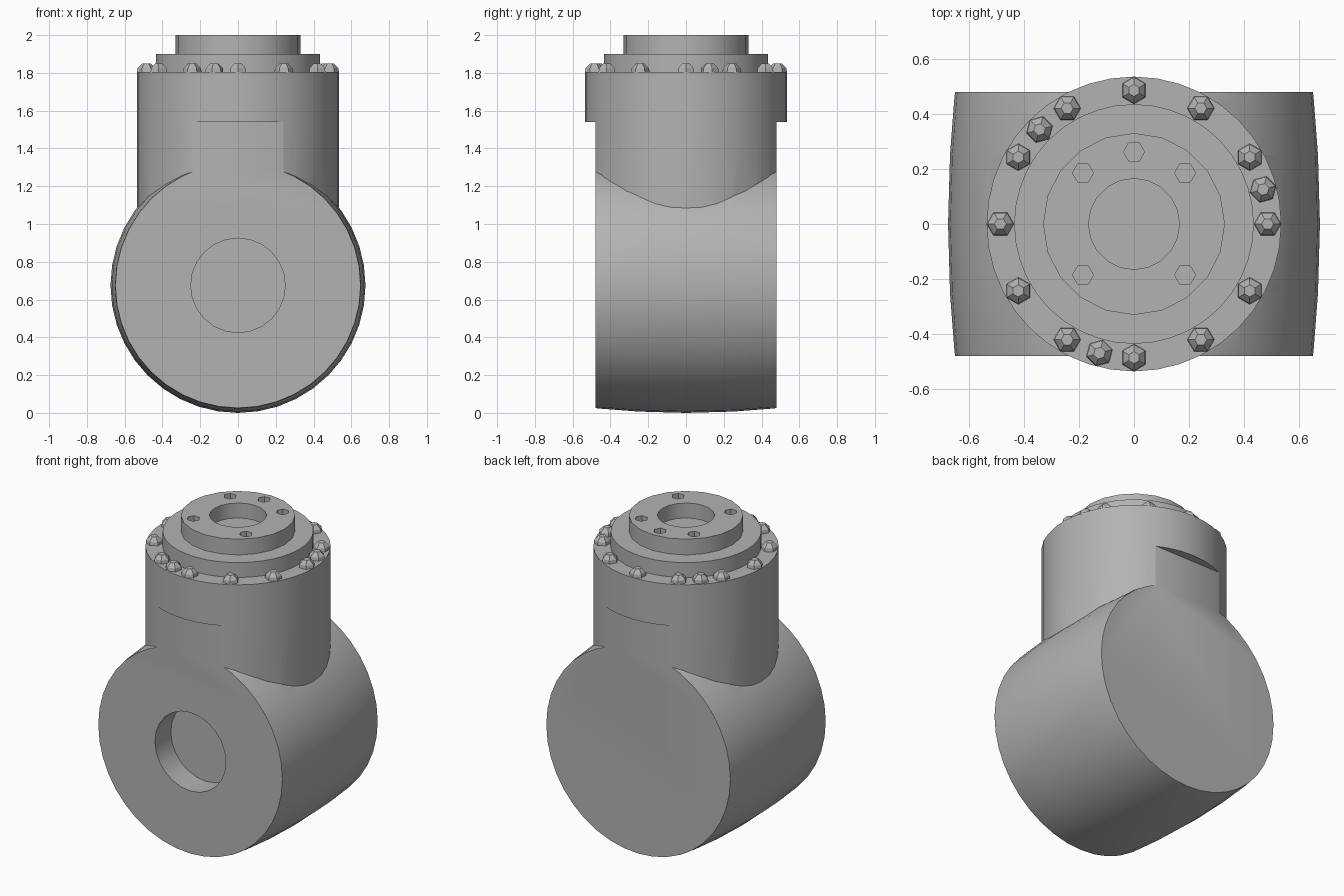
import bpy, bmesh, math
from mathutils import Matrix

if "Cube" in bpy.data.objects:
    bpy.data.objects.remove(bpy.data.objects["Cube"])

metal = bpy.data.materials.new("grey metal")
metal.diffuse_color = (0.45, 0.45, 0.45, 1)
metal.use_nodes = True
metal.node_tree.nodes["Principled BSDF"].inputs["Base Color"].default_value = metal.diffuse_color


def lathe(name, profile, sides, matrix=Matrix(), turn=0.0):
    """Revolve (radius, height) points about z, capping the first and last ring."""
    bm = bmesh.new()
    rings = []
    for r, z in profile:
        angles = [turn + 2 * math.pi * i / sides for i in range(sides)]
        rings.append([bm.verts.new((r * math.cos(a), r * math.sin(a), z)) for a in angles])
    for a, b in zip(rings, rings[1:]):
        for i in range(sides):
            j = (i + 1) % sides
            bm.faces.new((a[i], a[j], b[j], b[i]))
    bm.faces.new(rings[0][::-1])
    bm.faces.new(rings[-1])
    bm.transform(matrix)
    bmesh.ops.recalc_face_normals(bm, faces=bm.faces)
    mesh = bpy.data.meshes.new(name)
    bm.to_mesh(mesh)
    bm.free()
    mesh.materials.append(metal)
    ob = bpy.data.objects.new(name, mesh)
    bpy.context.collection.objects.link(ob)
    return ob


def boolean(target, tool, operation):
    bpy.context.view_layer.objects.active = target
    mod = target.modifiers.new("cut", 'BOOLEAN')
    mod.operation, mod.object, mod.solver = operation, tool, 'EXACT'
    bpy.ops.object.modifier_apply(modifier=mod.name)
    bpy.data.objects.remove(tool)


def smooth(ob):
    bpy.ops.object.select_all(action='DESELECT')
    ob.select_set(True)
    bpy.context.view_layer.objects.active = ob
    bpy.ops.object.shade_smooth_by_angle(angle=math.radians(32))


# Barrel housing lying along y, joined to the neck, then sliced flat front and back
along_y = Matrix.Translation((0, 0, 0.675)) @ Matrix.Rotation(math.pi / 2, 4, 'X')
barrel = [(0.638, -0.55), (0.652, -0.46), (0.668, -0.25), (0.675, 0),
          (0.668, 0.25), (0.652, 0.46), (0.638, 0.55)]
housing = lathe("housing", barrel, 40, along_y)
neck = lathe("neck", [(0.535, 0.7), (0.535, 1.54)], 40)
boolean(housing, neck, 'UNION')
slab = lathe("slab_cutter", [(2 * math.sqrt(2), -3), (2 * math.sqrt(2), 3)], 4,
             Matrix.Diagonal((1, 0.24, 1, 1)), math.pi / 4)
boolean(housing, slab, 'INTERSECT')

# Round pocket in the front face
pocket = lathe("pocket_cutter", [(0.25, 0.32), (0.25, 0.8)], 24, along_y)
boolean(housing, pocket, 'DIFFERENCE')
smooth(housing)

# Collar and stepped ring
collar = lathe("collar", [(0.535, 1.54), (0.535, 1.805), (0.435, 1.805),
                          (0.435, 1.9), (0.3, 1.9)], 40)
smooth(collar)

# Output flange with a centre recess and five pin holes
flange = lathe("flange", [(0.33, 1.88), (0.33, 2.0), (0.165, 2.0), (0.165, 1.905)], 20)
for deg in (45, 90, 135, 225, 315):
    a = math.radians(deg)
    spot = Matrix.Translation((0.262 * math.cos(a), 0.262 * math.sin(a), 0))
    boolean(flange, lathe("pin_cutter", [(0.038, 1.94), (0.038, 2.1)], 6, spot), 'DIFFERENCE')
smooth(flange)

# Bolt heads: every 30 degrees plus three extra ones
for deg in list(range(0, 360, 30)) + [15, 135, 255]:
    a = math.radians(deg)
    spot = Matrix.Translation((0.485 * math.cos(a), 0.485 * math.sin(a), 0))
    lathe("bolt_head", [(0.05, 1.8), (0.046, 1.825), (0.022, 1.85)], 6, spot, a)
